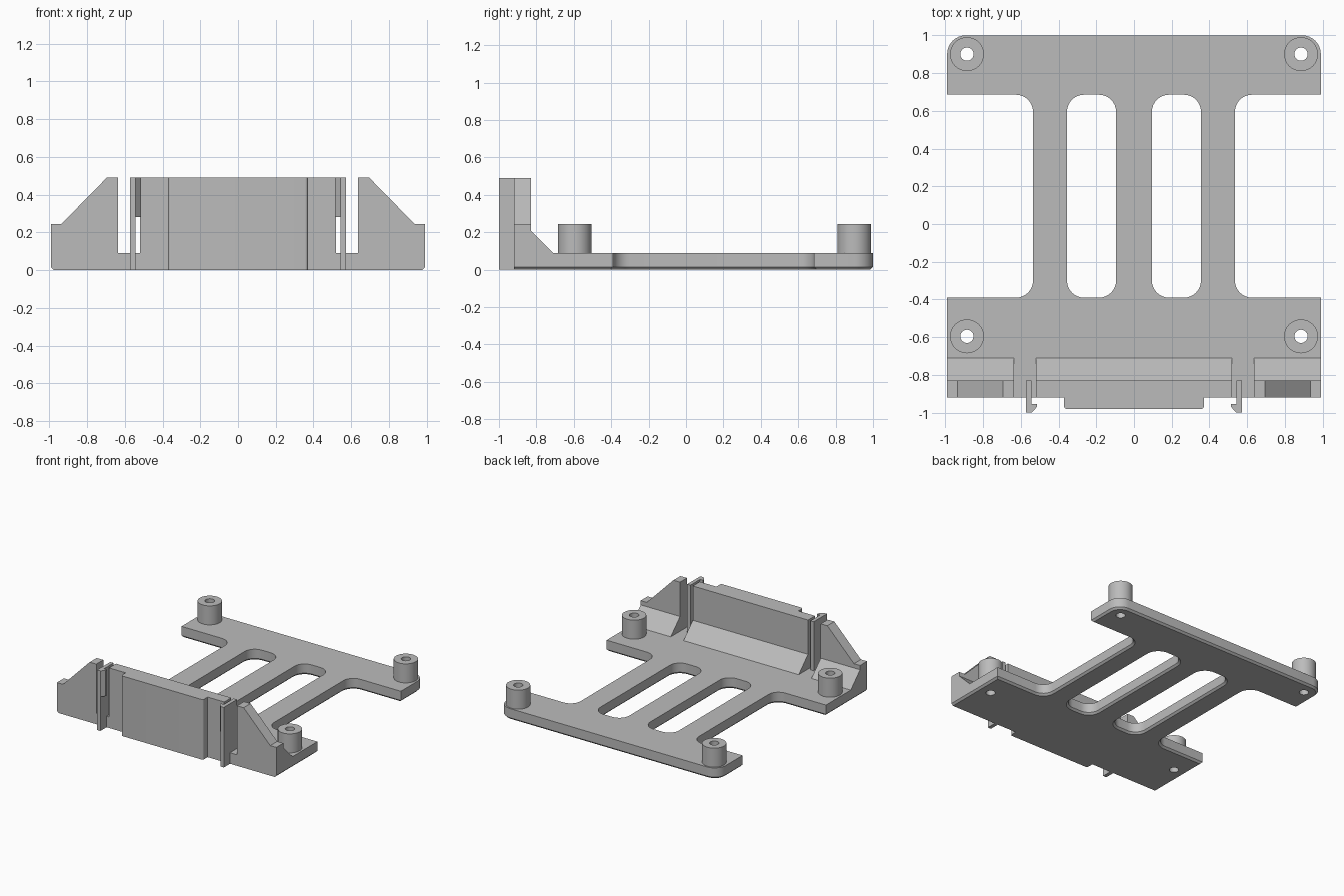
import bpy, bmesh, math
from mathutils import Vector

cube = bpy.data.objects.get("Cube")
if cube:
    bpy.data.objects.remove(cube)

grey = bpy.data.materials.new("plain grey")
grey.use_nodes = True
COLOUR = (0.5, 0.5, 0.5, 1)
grey.diffuse_color = COLOUR
grey.node_tree.nodes["Principled BSDF"].inputs["Base Color"].default_value = COLOUR

HALF, FRONT, WALL_BACK, FLOOR, TOP = 0.99, -0.92, -0.83, 0.09, 0.49
LIP = 0.245


def rounded(corners, steps=8):
    """Polygon from (x, y, radius) corners, each rounded by an arc."""
    pts = []
    for i, (x, y, r) in enumerate(corners):
        p = Vector((x, y))
        if r == 0:
            pts.append(p)
            continue
        a = (Vector(corners[i - 1][:2]) - p).normalized()
        b = (Vector(corners[(i + 1) % len(corners)][:2]) - p).normalized()
        centre = p + (a + b) * r
        for k in range(steps + 1):
            t = k / steps * math.pi / 2
            pts.append(centre - b * r * math.cos(t) - a * r * math.sin(t))
    return pts


def circle(x, y, r, n=32):
    return [Vector((x + r * math.cos(t), y + r * math.sin(t)))
            for t in (2 * math.pi * k / n for k in range(n))]


def inset(loop, d):
    """Move a loop to its left by d, leaving the front edge in place."""
    out = []
    for i, p in enumerate(loop):
        u = (p - loop[i - 1]).normalized()
        v = (loop[(i + 1) % len(loop)] - p).normalized()
        n = Vector((-u.y - v.y, u.x + v.x)).normalized()
        q = p + n * d / max(n.dot(Vector((-u.y, u.x))), 0.3)
        if abs(p.y - FRONT) < 1e-4:
            q.y = FRONT
        out.append(q)
    return out


def prism(name, loops, lo, hi, axis="z", chamfer=0, plain=()):
    """Extrude nested loops along an axis, with an optional chamfer at lo."""
    place = {"z": lambda p, h: (p[0], p[1], h),
             "y": lambda p, h: (p[0], h, p[1]),
             "x": lambda p, h: (h, p[0], p[1])}[axis]
    bm = bmesh.new()
    caps = ([], [])
    for loop in loops:
        loop = [Vector(p) for p in loop]
        rings = [(loop, lo), (loop, hi)]
        if chamfer and len(loop) != 32:
            rings = [(inset(loop, chamfer), lo), (loop, lo + chamfer), (loop, hi)]
        verts = [[bm.verts.new(place(p, h)) for p in ring] for ring, h in rings]
        n = len(loop)
        for a, b in zip(verts, verts[1:]):
            for i in range(n):
                j = (i + 1) % n
                bm.faces.new((a[i], a[j], b[j], b[i]))
        for cap, ring in zip(caps, (verts[0], verts[-1])):
            cap += [bm.edges.get((ring[i], ring[(i + 1) % n])) for i in range(n)]
    for cap in caps:
        bmesh.ops.triangle_fill(bm, use_beauty=True, edges=cap)
    bmesh.ops.recalc_face_normals(bm, faces=bm.faces)
    mesh = bpy.data.meshes.new(name)
    bm.to_mesh(mesh)
    bm.free()
    mesh.materials.append(grey)
    obj = bpy.data.objects.new(name, mesh)
    bpy.context.collection.objects.link(obj)
    bpy.ops.object.select_all(action="DESELECT")
    obj.select_set(True)
    bpy.context.view_layer.objects.active = obj
    bpy.ops.object.shade_smooth_by_angle(angle=math.radians(30))
    return obj


# Base plate: wide ends joined by three struts, with slots and screw holes
S0, S1, LEG, R = -0.39, 0.685, 0.535, 0.09
outline = rounded([(-HALF, FRONT, 0), (HALF, FRONT, 0), (HALF, S0, 0), (LEG, S0, R),
                   (LEG, S1, R), (HALF, S1, 0), (HALF, 1, 0.1), (-HALF, 1, 0.1),
                   (-HALF, S1, 0), (-LEG, S1, R), (-LEG, S0, R), (-HALF, S0, 0)])
slots = [rounded([(a, S0, R), (a, S1, R), (b, S1, R), (b, S0, R)])
         for a, b in ((-0.355, -0.095), (0.095, 0.355))]
posts = [(sx * 0.885, y) for sx in (-1, 1) for y in (-0.595, 0.9)]
prism("base_plate", [outline] + slots + [circle(x, y, 0.035) for x, y in posts],
      0, FLOOR, chamfer=0.015)

# Hollow screw posts
for x, y in posts:
    side = ("left" if x > 0 else "right") + ("_back" if y > 0 else "_front")
    prism(side + "_post", [circle(x, y, 0.09), circle(x, y, 0.035)], FLOOR, LIP)

# Centre wall with its sloping foot, and the raised panel on its front
foot = [(WALL_BACK, 0.21), (-0.71, FLOOR)]
prism("centre_wall", [[(FRONT, FLOOR)] + foot[::-1] + [(WALL_BACK, TOP), (FRONT, TOP)]],
      -0.52, 0.52, "x")
prism("front_panel", [rounded([(-0.37, -0.98, 0.015), (0.37, -0.98, 0.015),
                               (0.37, FRONT, 0), (-0.37, FRONT, 0)])], 0, TOP)

# Side walls, their feet and the snap clips, mirrored
for s, side in ((1, "left"), (-1, "right")):
    prism(side + "_side_wall",
          [[(s * x, z) for x, z in ((0.635, FLOOR), (HALF, FLOOR), (HALF, LIP),
                                    (0.935, LIP), (0.695, TOP), (0.635, TOP))]],
          FRONT, WALL_BACK, "y")
    prism(side + "_wall_foot", [[(WALL_BACK, FLOOR)] + foot],
          min(s * 0.635, s * HALF), max(s * 0.635, s * HALF), "x")
    prism(side + "_clip_arm",
          [[(s * x, y) for x, y in ((0.542, -1), (0.572, -1),
                                    (0.572, WALL_BACK), (0.542, WALL_BACK))]], 0, TOP)
    prism(side + "_clip_hook",
          [[(s * x, y) for x, y in ((0.542, -1), (0.542, -0.955),
                                    (0.515, -0.955), (0.515, -0.97))]], 0.28, TOP)
